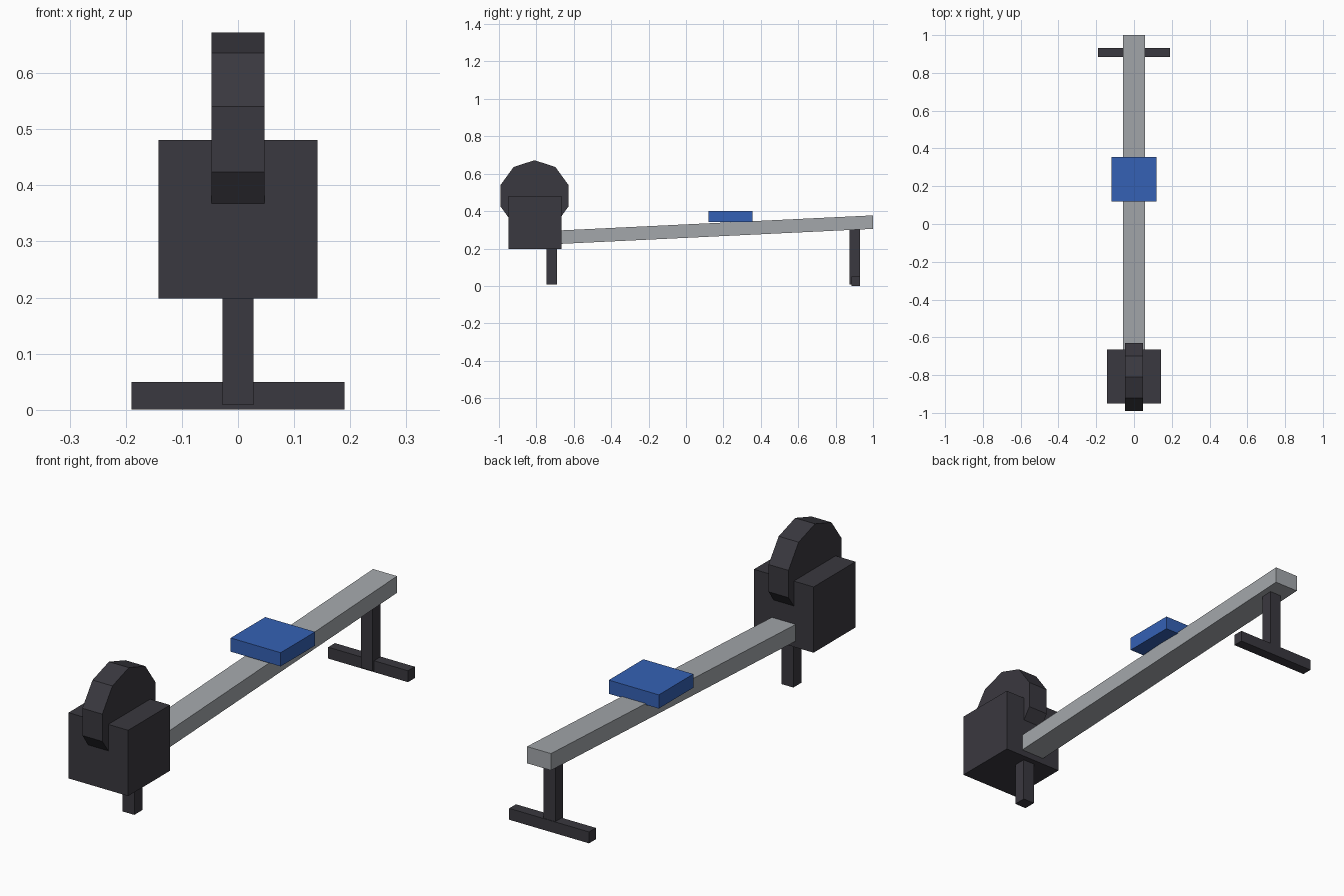
import bpy, math
from mathutils import Matrix

if "Cube" in bpy.data.objects:
    bpy.data.objects.remove(bpy.data.objects["Cube"], do_unlink=True)


def make_material(name, rgb):
    mat = bpy.data.materials.new(name)
    mat.use_nodes = True
    colour = (*rgb, 1)
    mat.diffuse_color = colour
    mat.node_tree.nodes["Principled BSDF"].inputs["Base Color"].default_value = colour
    return mat


charcoal = make_material("charcoal", (0.042, 0.04, 0.05))
aluminium = make_material("aluminium", (0.37, 0.39, 0.41))
blue = make_material("blue", (0.035, 0.12, 0.46))


def box(name, half_width, y, z, mat):
    """Box centred on x = 0, spanning the y and z ranges."""
    bpy.ops.mesh.primitive_cube_add(size=1)
    ob = bpy.context.object
    ob.name = name
    centre = Matrix.Translation((0, sum(y) / 2, sum(z) / 2))
    size = Matrix.Diagonal((2 * half_width, y[1] - y[0], z[1] - z[0], 1))
    ob.data.transform(centre @ size)
    ob.data.materials.append(mat)
    return ob


# Flywheel housing with a ten-sided wheel cover set into it
box("housing", 0.142, (-0.95, -0.665), (0.198, 0.481), charcoal)
bpy.ops.mesh.primitive_cylinder_add(vertices=10, radius=0.19, depth=0.095)
wheel = bpy.context.object
wheel.name = "flywheel_cover"
wheel.data.transform(Matrix.Rotation(math.pi / 2, 4, 'Z'))
wheel.data.transform(Matrix.Translation((0, -0.81, 0.482)) @ Matrix.Rotation(math.pi / 2, 4, 'Y'))
wheel.data.materials.append(charcoal)

# Sloping rail: sheared upwards towards the back
rail = box("rail", 0.057, (-0.75, 1.0), (0.221, 0.293), aluminium)
for v in rail.data.vertices:
    v.co.z += 0.048 * (v.co.y + 0.75)

# Seat
box("seat", 0.119, (0.12, 0.355), (0.341, 0.4), blue)

# Legs and rear foot
box("front_leg", 0.028, (-0.745, -0.69), (0.008, 0.23), charcoal)
box("rear_leg", 0.028, (0.875, 0.929), (0.008, 0.31), charcoal)
box("rear_foot", 0.19, (0.885, 0.931), (0.0, 0.049), charcoal)
